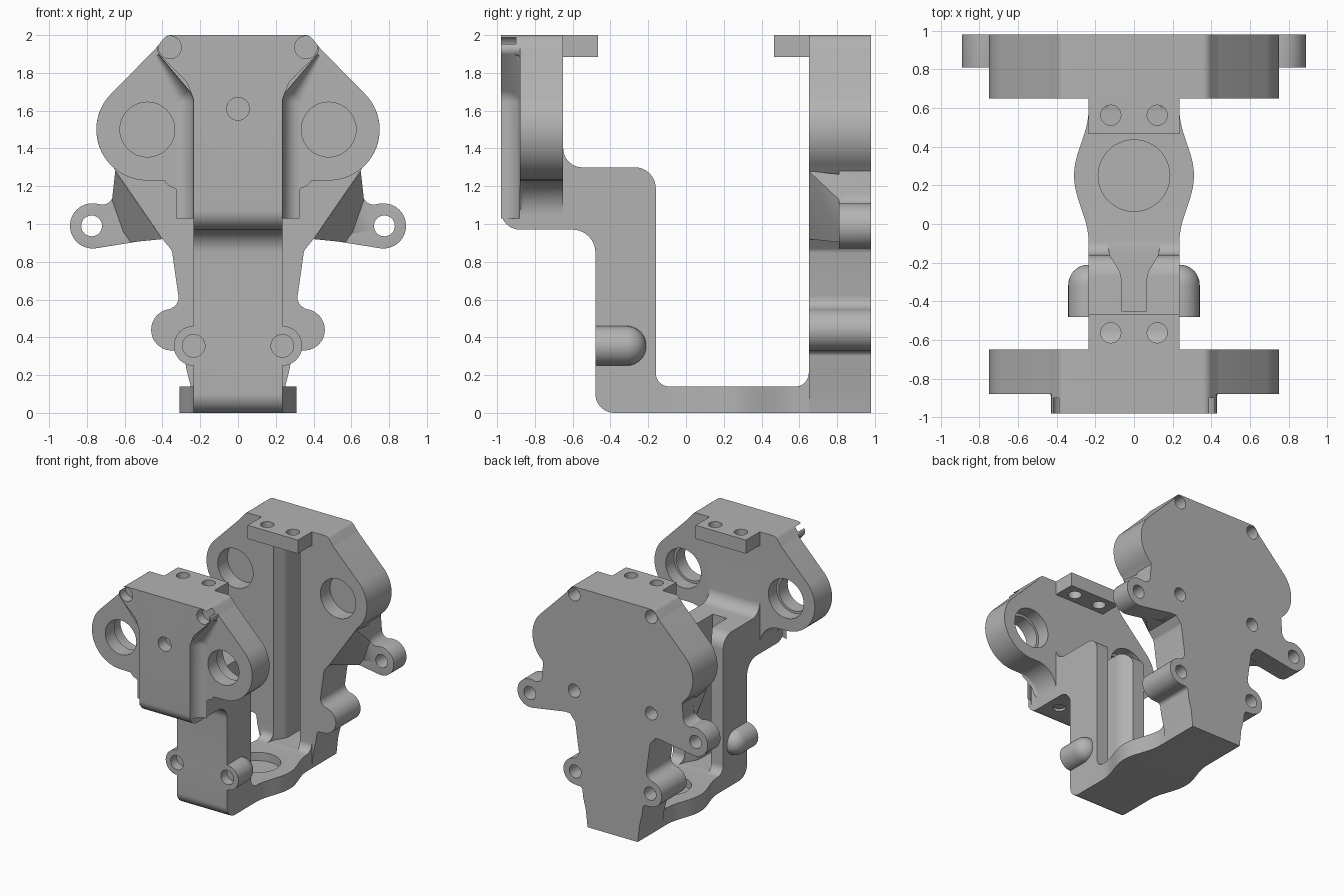
import bpy, bmesh
from math import radians, sin, cos, tan, pi
from mathutils import Vector

cube = bpy.data.objects.get("Cube")
if cube:
    bpy.data.objects.remove(cube)

grey = bpy.data.materials.new("cast grey")
grey.use_nodes = True
grey.diffuse_color = (0.45, 0.45, 0.45, 1)
grey.node_tree.nodes["Principled BSDF"].inputs["Base Color"].default_value = (0.45, 0.45, 0.45, 1)


def rounded(pts, steps=8):
    """Outline of (a, b) or (a, b, radius) points with circular corners."""
    out, n = [], len(pts)
    for i, p in enumerate(pts):
        q = Vector(p[:2])
        if len(p) < 3:
            out.append(q)
            continue
        u = (Vector(pts[i - 1][:2]) - q).normalized()
        v = (Vector(pts[(i + 1) % n][:2]) - q).normalized()
        half, r = u.angle(v) / 2, p[2]
        c = q + (u + v).normalized() * r / sin(half)
        d = r / tan(half)
        a, b = q + u * d - c, q + v * d - c
        out += [c + a.lerp(b, k / steps).normalized() * r for k in range(steps + 1)]
    return out


def arc(x, z, r, start, end, steps=16):
    return [(x + r * cos(t), z + r * sin(t))
            for t in (radians(start + (end - start) * k / steps) for k in range(steps + 1))]


def mirrored(pts):
    """Close a right-hand half outline across x = 0."""
    return pts + [(-p[0],) + tuple(p[1:]) for p in reversed(pts) if p[0] != 0]


def finish(name, bm):
    bmesh.ops.recalc_face_normals(bm, faces=bm.faces)
    me = bpy.data.meshes.new(name)
    bm.to_mesh(me)
    bm.free()
    ob = bpy.data.objects.new(name, me)
    bpy.context.collection.objects.link(ob)
    me.materials.append(grey)
    smooth(me)
    return ob


def smooth(me):
    me.shade_smooth()
    me.set_sharp_from_angle(angle=radians(32))


def prism(name, pts, axis, lo, hi, bevel=0):
    """Extrude an outline along an axis; bevel softens the edge at lo."""
    place = {"x": lambda a, b, h: (h, a, b), "y": lambda a, b, h: (a, h, b),
             "z": lambda a, b, h: (a, b, h)}[axis]
    bm = bmesh.new()
    pts = rounded(pts)
    low = [bm.verts.new(place(p[0], p[1], lo)) for p in pts]
    high = [bm.verts.new(place(p[0], p[1], hi)) for p in pts]
    cap = bm.faces.new(low)
    bm.faces.new(high[::-1])
    for i in range(len(pts)):
        bm.faces.new((low[i - 1], high[i - 1], high[i], low[i]))
    if bevel:
        bmesh.ops.bevel(bm, geom=list(cap.edges), offset=bevel, segments=4,
                        profile=0.5, affect="EDGES", clamp_overlap=True)
    return finish(name, bm)


def drill(x, z, r, lo, hi, axis="y"):
    return prism("cutter", arc(x, z, r, 0, 352.5, 47), axis, lo, hi)


def pair(x, z, r, lo, hi, axis="y"):
    return [drill(s * x, z, r, lo, hi, axis) for s in (-1, 1)]


def cut(ob, cutters):
    for c in cutters:
        m = ob.modifiers.new("cut", "BOOLEAN")
        m.operation, m.solver, m.object = "DIFFERENCE", "EXACT", c
    dg = bpy.context.evaluated_depsgraph_get()
    me = bpy.data.meshes.new_from_object(ob.evaluated_get(dg))
    ob.modifiers.clear()
    ob.data = me
    smooth(me)
    for c in cutters:
        bpy.data.objects.remove(c)


def groove(flip):
    """Flared vertical channel in the column, or flipped in the back plate."""
    half = [(0, -0.45), (0.065, -0.45), (0.065, -0.26, 0.12), (0.125, -0.16, 0.1), (0.15, -0.04), (0, -0.04)]
    pts = mirrored(half)
    if flip:
        pts = [(p[0], 0.49 - p[1]) + tuple(p[2:]) for p in pts]
    return prism("cutter", pts, "z", 0.141, 1.885 if flip else 1.45)


# Central spine: base, front column, shelf and head
spine = prism("spine", [
    (-0.48, 0, 0.1), (0.7, 0), (0.7, 0.3), (0.65, 0.3), (0.65, 0.14, 0.07), (-0.16, 0.14, 0.07),
    (-0.16, 1.3, 0.11), (-0.65, 1.3, 0.1), (-0.65, 2), (-0.98, 2), (-0.98, 0.97, 0.1),
    (-0.48, 0.97, 0.12)], "x", -0.235, 0.235)
cut(spine, [groove(False), groove(True), drill(0, 0.25, 0.185, 0.07, 0.3, "z"),
            drill(0, 1.61, 0.06, -1.1, -0.85)]
    + pair(0.235, 0.355, 0.06, -0.6, -0.4) + pair(0.12, -0.75, 0.05, 0.9, 1.07, "z"))

# Base bulges either side
ys = [-0.09 + 0.68 * k / 24 for k in range(25)]
for s, side in ((1, "left"), (-1, "right")):
    wave = [(s * (0.235 + 0.0375 * (1 + cos(pi * (y - 0.25) / 0.34))), y) for y in ys]
    prism(side + "_base_bulge", wave, "z", 0, 0.14)

# Front wings around the two large bores
crown = [(0, 2), (0.38, 2, 0.05), (0.435, 1.93, 0.04)]
wing = prism("front_wings", mirrored(
    crown + arc(0.48, 1.5, 0.27, 40, -90) + [(0.235, 1.23, 0.18), (0.235, 0.99)]),
    "y", -0.88, -0.65, 0.02)
cut(wing, pair(0.48, 1.5, 0.145, -1.1, -0.5) + pair(0.48, 1.5, 0.165, -0.76, -0.5))

# Flared crown block on the head
block = prism("head_crown", mirrored(crown + [(0.42, 1.9), (0.27, 1.75, 0.05), (0.235, 1.66), (0, 1.66)]),
              "y", -0.98, -0.66)
cut(block, pair(0.36, 1.935, 0.06, -1.1, -0.9) + [drill(0, 1.61, 0.06, -1.1, -0.85)])

# Concave fillets between head block and wings
path = rounded([(0.235, 1.03), (0.235, 1.68, 0.1), (0.42, 1.9)])
for s, side in ((1, "left"), (-1, "right")):
    bm = bmesh.new()
    rows = []
    for i, p in enumerate(path):
        t = (path[min(i + 1, len(path) - 1)] - path[max(i - 1, 0)]).normalized()
        nrm = Vector((t.y, -t.x))
        r = 0.09 if i < len(path) - 1 else 0.02
        row = [p + nrm * r * (1 - cos(a * pi / 16)) for a in range(9)]
        rows.append([bm.verts.new((s * q.x, -0.88 - 0.1 * (1 - sin(a * pi / 16)), q.y))
                     for a, q in enumerate(row)])
    for a, b in zip(rows, rows[1:]):
        for k in range(8):
            bm.faces.new((a[k], a[k + 1], b[k + 1], b[k]))
    fil = finish(side + "_head_fillet", bm)
    if fil.data.polygons[0].normal.y > 0:
        fil.data.flip_normals()

# Back plate with lower lobes
plate = prism("back_plate", mirrored(
    crown + arc(0.48, 1.5, 0.27, 40, -48)
    + [(0.40, 0.92, 0.06), (0.35, 0.86, 0.05), (0.31, 0.58, 0.06)]
    + arc(0.35, 0.44, 0.11, 85, -85)
    + [(0.285, 0.325, 0.03), (0.275, 0.24), (0.25, 0.14), (0.235, 0)]), "y", 0.65, 0.98)
cut(plate, [groove(True)] + pair(0.48, 1.5, 0.165, 0.5, 0.78)
    + [c for x, z in ((0.36, 1.935), (0.36, 1.12), (0.35, 0.44)) for c in pair(x, z, 0.055, 0.86, 1.1)])

# Top clamp tabs
for name, lo, hi in (("front_tab", -0.66, -0.465), ("back_tab", 0.465, 0.66)):
    tab = prism(name, mirrored([(0.235, lo), (0.235, hi)]), "z", 1.885, 2)
    cut(tab, pair(0.12, (lo + hi) / 2, 0.052, 1.8, 2.1, "z"))

for s, side in ((1, "left"), (-1, "right")):
    # Mounting ear with its sloped web
    ear = [(0.38, 0.92), (0.45, 0.92, 0.1)] + arc(0.77, 0.99, 0.12, -100, 110) \
        + [(0.665, 1.09, 0.06), (0.65, 1.28), (0.5, 1.2)]
    ear = prism(side + "_ear", [(s * p[0],) + tuple(p[1:]) for p in ear], "y", 0.81, 0.98, 0.04)
    cut(ear, [drill(s * 0.775, 0.99, 0.055, 0.6, 1.2)])
    bm = bmesh.new()
    for x, y, z in ((0.40, 0.65, 0.92), (0.65, 0.65, 1.28), (0.40, 0.84, 0.92),
                    (0.65, 0.84, 1.26), (0.6, 0.84, 0.9), (0.67, 0.84, 1.1)):
        bm.verts.new((s * x, y, z))
    bmesh.ops.convex_hull(bm, input=bm.verts)
    finish(side + "_ear_web", bm)

    # Round-ended screw boss on the column
    bm = bmesh.new()
    turns = [(-0.48, 0.105)] + [(-0.315 + 0.105 * sin(a), 0.105 * cos(a))
                                for a in (k * pi / 16 for k in range(8))]
    rings = [[bm.verts.new((s * 0.235 + r * cos(t), y, 0.355 + r * sin(t)))
              for t in (k * pi / 16 for k in range(32))] for y, r in turns]
    for a, b in zip(rings, rings[1:]):
        for k in range(32):
            bm.faces.new((a[k - 1], a[k], b[k], b[k - 1]))
    bm.faces.new(rings[0])
    bm.faces.new(rings[-1])
    boss = finish(side + "_boss", bm)
    cut(boss, [drill(s * 0.235, 0.355, 0.06, -0.6, -0.4)])
